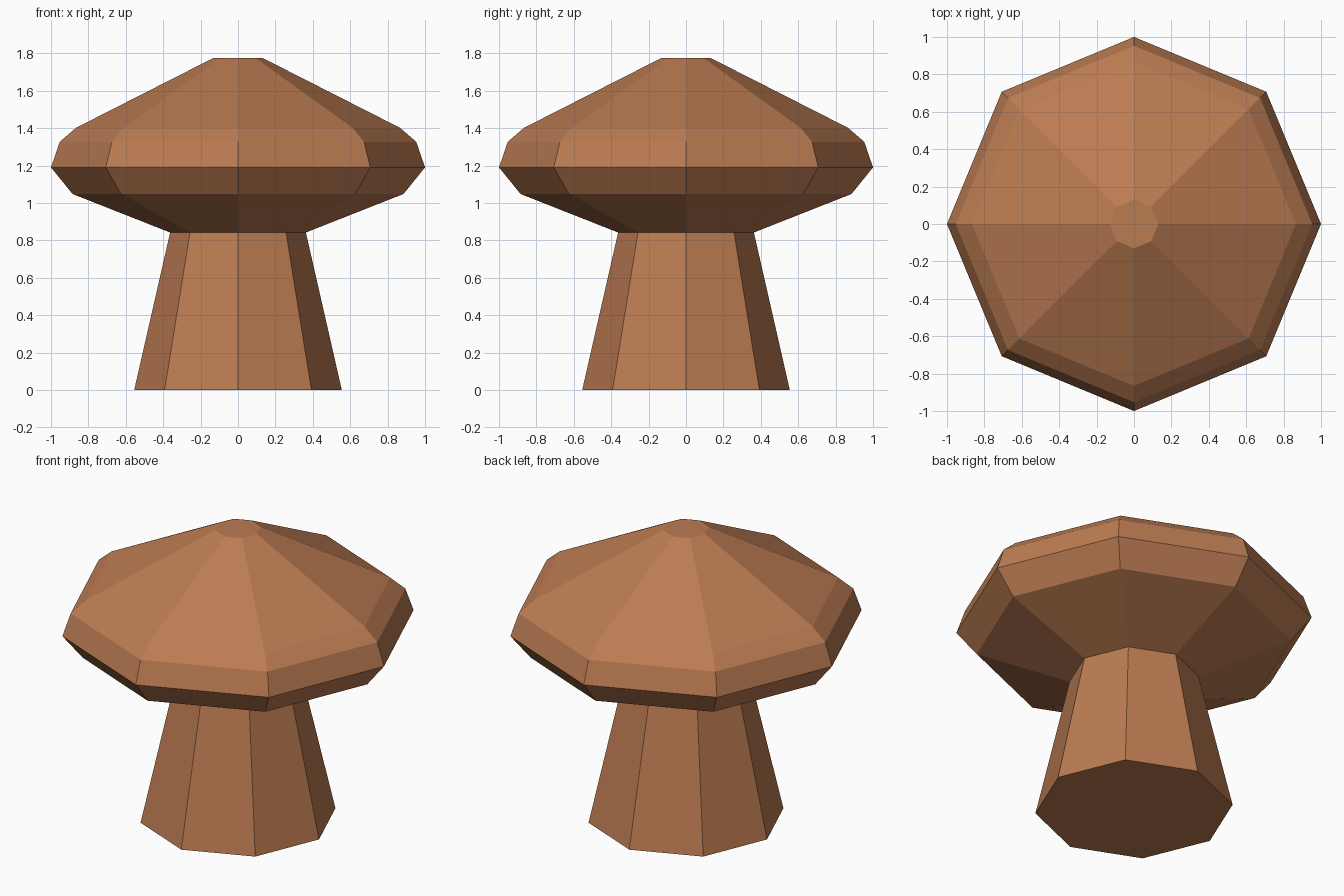
import bpy, bmesh, math

if "Cube" in bpy.data.objects:
    bpy.data.objects.remove(bpy.data.objects["Cube"])

SIDES = 8

clay = bpy.data.materials.new("warm_brown")
clay.diffuse_color = (0.50, 0.20, 0.085, 1.0)
clay.use_nodes = True
clay.node_tree.nodes["Principled BSDF"].inputs["Base Color"].default_value = clay.diffuse_color


def lathe(name, profile, close_bottom=False, close_top=False):
    """Turn a (radius, height) profile into a flat-faced octagonal solid."""
    bm = bmesh.new()
    rings = []
    for r, z in profile:
        rings.append([bm.verts.new((r * math.cos(math.tau * i / SIDES),
                                    r * math.sin(math.tau * i / SIDES), z))
                      for i in range(SIDES)])
    for low, high in zip(rings, rings[1:]):
        for i in range(SIDES):
            j = (i + 1) % SIDES
            bm.faces.new((low[i], low[j], high[j], high[i]))
    if close_bottom:
        bm.faces.new(rings[0][::-1])
    if close_top:
        bm.faces.new(rings[-1])
    mesh = bpy.data.meshes.new(name)
    bm.to_mesh(mesh)
    bm.free()
    mesh.materials.append(clay)
    obj = bpy.data.objects.new(name, mesh)
    bpy.context.collection.objects.link(obj)
    return obj


# Tapered stem, meeting the underside of the cap
lathe("stem", [(0.555, 0.0), (0.363, 0.842)], close_bottom=True)

# Cap: sloping underside, bevelled rim, cone and small flat top
lathe("cap", [(0.363, 0.842), (0.885, 1.048), (1.0, 1.19), (0.953, 1.327),
              (0.866, 1.402), (0.13, 1.776)], close_top=True)
